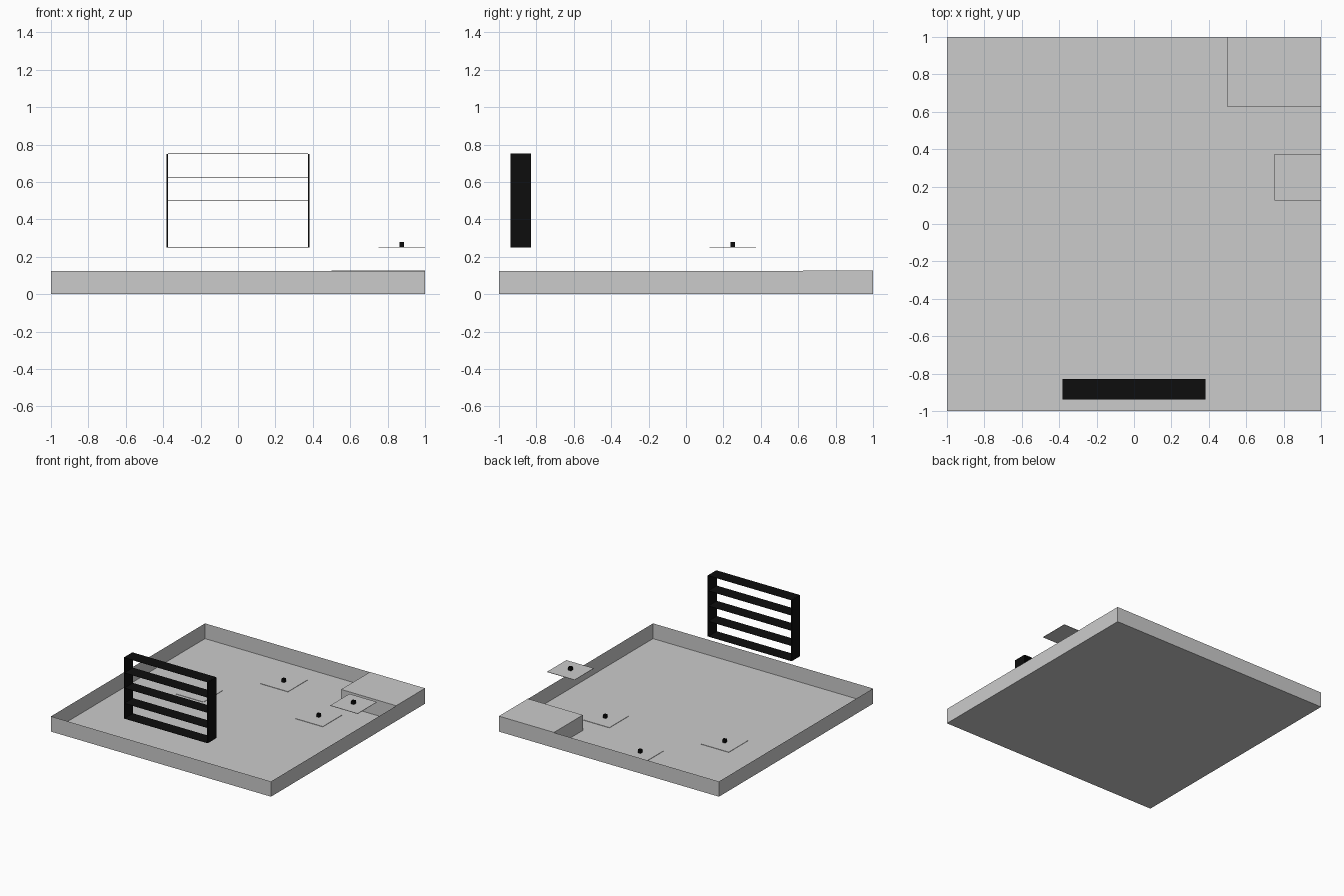
import bpy, bmesh

if "Cube" in bpy.data.objects:
    bpy.data.objects.remove(bpy.data.objects["Cube"])


def material(name, v):
    m = bpy.data.materials.new(name)
    m.diffuse_color = (v, v, v, 1)
    m.use_nodes = True
    m.node_tree.nodes["Principled BSDF"].inputs["Base Color"].default_value = m.diffuse_color
    return m


GREY = material("light grey", 0.6)
BLACK = material("black", 0.004)


def box(name, lo, hi, mat, skip=()):
    """Axis-aligned box; skip lists open sides as (axis, sign)."""
    bm = bmesh.new()
    bmesh.ops.create_cube(bm, size=1)
    bm.normal_update()
    gone = [f for f in bm.faces if any(f.normal[a] * s > 0.5 for a, s in skip)]
    bmesh.ops.delete(bm, geom=gone, context='FACES')
    for v in bm.verts:
        v.co = [(lo[i] + hi[i]) / 2 + v.co[i] * (hi[i] - lo[i]) for i in range(3)]
    me = bpy.data.meshes.new(name)
    bm.to_mesh(me)
    bm.free()
    me.materials.append(mat)
    ob = bpy.data.objects.new(name, me)
    bpy.context.collection.objects.link(ob)
    return ob


UP, DOWN = (2, 1), (2, -1)

# Open tray with sheet walls
box("tray", (-1, -1, 0), (1, 1, 0.125), GREY, [UP])

# Raised corner block
box("corner_block", (0.5, 0.625, 0), (1, 1, 0.127), GREY, [DOWN])

# Goal-like rack: two side panels and five thin shelves
Y0, Y1 = -0.9375, -0.8275
for s, side in ((-1, "left"), (1, "right")):
    x0, x1 = sorted((s * 0.375, s * 0.382))
    box(f"rack_side_{side}", (x0, Y0, 0.25), (x1, Y1, 0.75), BLACK)
for i in range(5):
    z = 0.25 + i * 0.125
    box(f"rack_shelf_{i + 1}", (-0.375, Y0, z - 0.001), (0.375, Y1, z + 0.001), BLACK)

# Square pads, each with a small open tube stub in the middle
pads = [(0.875, 0.25, 0.25), (0.487, 0.352, 0.001),
        (-0.078, 0.707, 0.001), (-0.489, 0.197, 0.001)]
for i, (x, y, z) in enumerate(pads):
    box(f"pad_{i + 1}", (x - 0.125, y - 0.125, z), (x + 0.125, y + 0.125, z + 0.003), GREY)
    r = 0.0125
    box(f"stub_{i + 1}", (x - r, y - r, z + 0.003), (x + r, y + r, z + 0.03), BLACK, [UP, DOWN])
